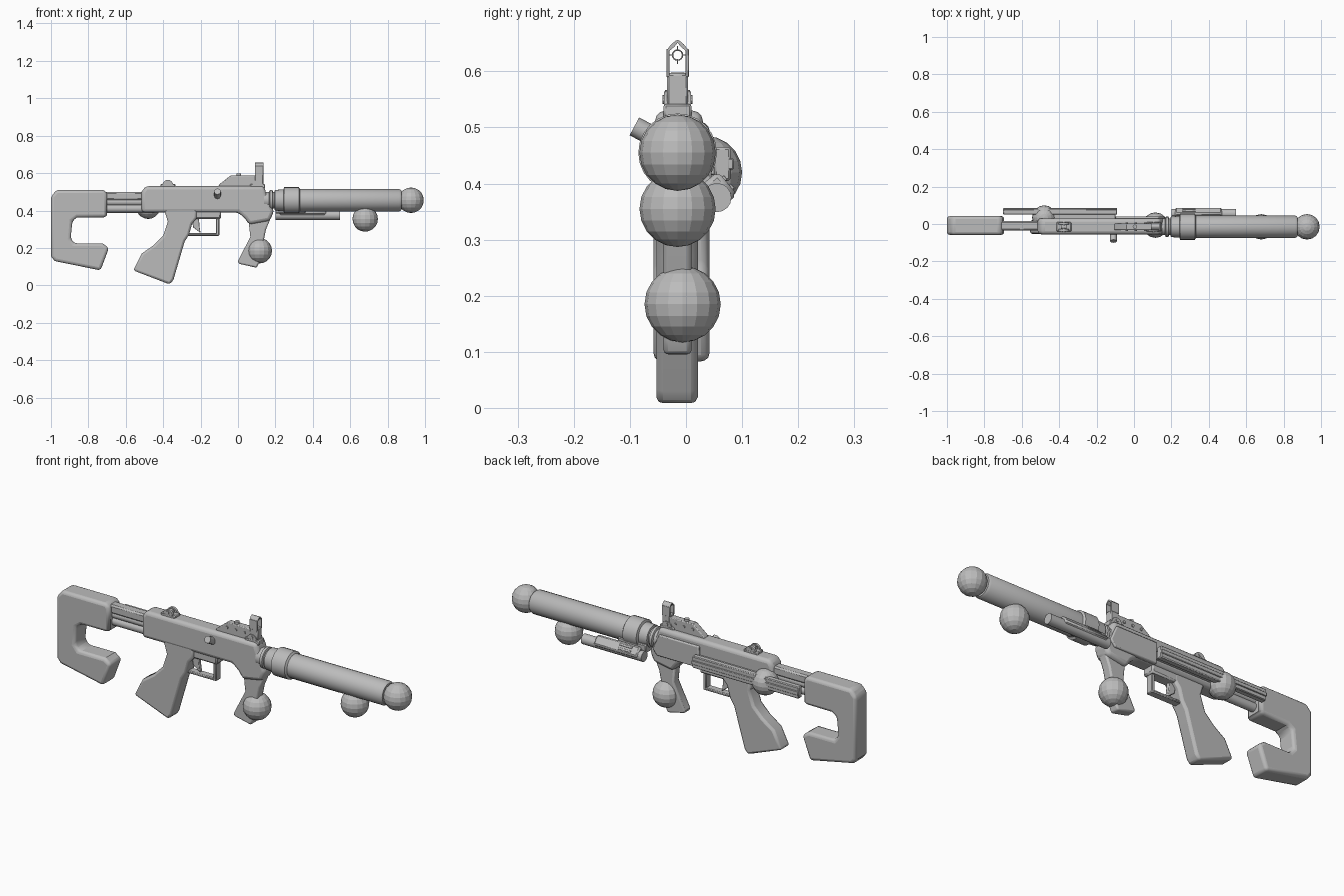
import bpy, bmesh, math
from mathutils import Vector

cube = bpy.data.objects.get("Cube")
if cube:
    bpy.data.objects.remove(cube)

grey = bpy.data.materials.new("plain grey")
grey.use_nodes = True
COLOUR = (0.5, 0.5, 0.5, 1)
grey.diffuse_color = COLOUR
grey.node_tree.nodes["Principled BSDF"].inputs["Base Color"].default_value = COLOUR
MID = -0.015  # depth of the centre plane


def finish(name, bm, bevel=0, segments=2, smooth=True):
    bmesh.ops.recalc_face_normals(bm, faces=bm.faces)
    mesh = bpy.data.meshes.new(name)
    bm.to_mesh(mesh)
    bm.free()
    mesh.materials.append(grey)
    obj = bpy.data.objects.new(name, mesh)
    bpy.context.collection.objects.link(obj)
    if bevel:
        mod = obj.modifiers.new("Bevel", "BEVEL")
        mod.width, mod.segments, mod.limit_method = bevel, segments, "ANGLE"
        mod.angle_limit = math.radians(40)
    if smooth:
        bpy.ops.object.select_all(action="DESELECT")
        obj.select_set(True)
        bpy.context.view_layer.objects.active = obj
        bpy.ops.object.shade_smooth_by_angle(angle=math.radians(35))
    return obj


def prism(name, points, width, centre=MID, bevel=0, segments=2):
    """Side profile in x and z, extruded across the width."""
    bm = bmesh.new()
    face = bm.faces.new([bm.verts.new((x, centre - width / 2, z)) for x, z in points])
    out = bmesh.ops.extrude_face_region(bm, geom=[face])
    new = [v for v in out["geom"] if isinstance(v, bmesh.types.BMVert)]
    bmesh.ops.translate(bm, verts=new, vec=(0, width, 0))
    return finish(name, bm, bevel, segments)


def box(name, x, y, z, bevel=0.004):
    corners = [(x[0], z[0]), (x[1], z[0]), (x[1], z[1]), (x[0], z[1])]
    return prism(name, corners, y[1] - y[0], sum(y) / 2, bevel, 1)


def lathe(name, profile, y, z, sides=24):
    """Closed turned part along x from (x, radius) pairs."""
    bm = bmesh.new()
    rings = []
    for x, r in profile:
        rings.append([bm.verts.new((x, y + r * math.cos(a), z + r * math.sin(a)))
                      for a in (math.tau * i / sides for i in range(sides))])
    for a, b in zip(rings, rings[1:]):
        for i in range(sides):
            j = (i + 1) % sides
            bm.faces.new((a[i], a[j], b[j], b[i]))
    bm.faces.new(rings[0])
    bm.faces.new(rings[-1])
    return finish(name, bm)


def rod(name, start, end, radius, sides=16):
    a, b = Vector(start), Vector(end)
    bm = bmesh.new()
    bmesh.ops.create_cone(bm, cap_ends=True, segments=sides, radius1=radius,
                          radius2=radius, depth=(b - a).length)
    turn = (b - a).to_track_quat("Z", "Y").to_matrix().to_4x4()
    turn.translation = (a + b) / 2
    bm.transform(turn)
    return finish(name, bm)


def ball(name, centre, radius):
    bm = bmesh.new()
    bmesh.ops.create_uvsphere(bm, u_segments=16, v_segments=10, radius=radius)
    bmesh.ops.translate(bm, verts=bm.verts, vec=centre)
    return finish(name, bm, smooth=False)


# Shoulder stock, open towards the grip
prism("stock", [(-1, .475), (-.97, .51), (-.715, .51), (-.7, .49), (-.7, .375),
                (-.71, .363), (-.86, .363), (-.885, .345), (-.895, .25),
                (-.875, .225), (-.725, .225), (-.69, .2), (-.735, .08),
                (-.98, .13), (-1, .155)], .1, -.008, .018, 3)

# Bars joining the stock to the receiver
box("stock_bar", (-.72, -.48), (-.035, .015), (.455, .5), .008)
rod("upper_stock_rod", (-.72, -.01, .445), (-.48, -.01, .445), .02)
rod("lower_stock_rod", (-.72, -.01, .41), (-.48, -.01, .41), .022)

# Receiver and its lower housing
prism("receiver", [(-.515, .5), (-.495, .53), (.14, .53), (.148, .5), (.192, .395),
                   (.17, .345), (.06, .325), (.035, .36), (0, .39), (-.515, .39)],
      .085, -.0125, .018, 3)
box("trigger_housing", (-.36, -.09), (-.045, .02), (.355, .42), .008)
prism("side_cover", [(-.1, .5), (.13, .5), (.165, .42), (.14, .39), (-.1, .39)],
      .02, .03, .005)

# Pistol grip and front grip
prism("pistol_grip", [(-.4, .42), (-.375, .34), (-.4, .265), (-.45, .215),
                      (-.515, .17), (-.56, .08), (-.365, .005), (-.345, .03),
                      (-.285, .235), (-.262, .27), (-.245, .33), (-.22, .36),
                      (-.22, .42)], .074, -.016, .012)
prism("front_grip", [(.055, .36), (.066, .26), (0, .13), (.003, .116), (.1, .094),
                     (.112, .12), (.15, .3), (.175, .36)], .05, MID, .008)

# Trigger and guard
box("guard_bottom", (-.29, -.1), (-.035, .005), (.265, .279))
box("guard_front", (-.118, -.1), (-.035, .005), (.265, .4))
prism("trigger", [(-.25, .37), (-.24, .31), (-.2, .28), (-.205, .31), (-.21, .37)],
      .02, MID, .003)

# Side rail with its brackets
box("side_rail", (-.7, -.09), (.05, .08), (.405, .465))
box("rail_spacer", (-.5, -.1), (.02, .055), (.415, .455), .002)
box("rail_lip", (-.7, -.09), (.075, .085), (.425, .445), .002)

# Turned barrel with collar and tip
lathe("barrel", [(.14, .045), (.195, .045), (.197, .055), (.243, .058), (.247, .07),
                 (.325, .07), (.332, .06), (.862, .06), (.873, .053),
                 (.873, .035), (.9, .035)], MID, .455)
lathe("barrel_neck_ring", [(.165, .04), (.17, .054), (.184, .054), (.189, .04)], MID, .455)

# Small lamp slung at an angle below the barrel
lamp = box("lamp_body", (.22, .47), (-.025, .025), (-.027, .027), .008)
lamp.location = (0, .055, .385)
lamp.rotation_euler.x = math.radians(40)
for n, s in (("upper", .01), ("lower", -.01)):
    slot = box(n + "_lamp_button", (.26, .33), (.024, .029), (s - .005, s + .005), .001)
    slot.location, slot.rotation_euler = lamp.location, lamp.rotation_euler
rod("lamp_tube", (.2, .055, .375), (.545, .055, .375), .026)
box("lamp_mount", (.2, .36), (-.01, .045), (.385, .43))

# Faceted balls
ball("barrel_tip_ball", (.925, MID, .455), .068)
ball("under_barrel_ball", (.68, MID, .355), .068)
ball("front_grip_ball", (.114, -.006, .185), .068)
ball("rail_ball", (-.48, .035, .42), .065)

# Cocking handle
rod("cocking_handle", (-.11, -.045, .477), (-.11, -.092, .502), .018, 12)

# Sight base with side screws
prism("sight_base", [(-.11, .52), (-.1, .54), (-.04, .587), (.12, .587), (.14, .52)],
      .034, MID, .004)
for i, x in enumerate((-.04, .01, .06)):
    rod(f"sight_screw_{i + 1}", (x, -.037, .56), (x, .007, .56), .007, 10)
rod("sight_dial", (.005, MID, .58), (.005, MID, .598), .012, 12)

# Rounded hinge mounts
for name, x in (("rear_hinge", -.375), ("front_hinge", .105)):
    for side, y in (("right", -.033), ("left", .003)):
        rod(f"{name}_{side}", (x, y - .006, .535), (x, y + .006, .535), .029)
    rod(name + "_pin", (x, -.042, .55), (x, .012, .55), .008, 10)
    box(name + "_foot", (x - .04, x + .04), (-.04, .01), (.515, .542))
rod("rear_peep", (-.39, MID, .545), (-.36, MID, .545), .014)

# Upright sight frame with a ring inside
box("sight_post", (.09, .135), (-.034, .004), (.53, .597))
for side, y in (("right", -.032), ("left", .002)):
    box("sight_wall_" + side, (.09, .135), (y - .003, y + .003), (.59, .64), .001)
    roof = rod("sight_roof_" + side, (.09, 0, 0), (.135, 0, 0), .0035, 8)
    roof.scale.y = 4
    roof.rotation_euler.x = math.radians(45 if y < MID else -45)
    roof.location = (0, (y + MID) / 2, .646)
bpy.ops.mesh.primitive_torus_add(major_radius=.009, minor_radius=.0012, major_segments=16,
                                 minor_segments=6, location=(.112, MID, .629),
                                 rotation=(0, math.pi / 2, 0))
ring = bpy.context.object
ring.name = "sight_ring"
ring.data.materials.append(grey)
for i in range(4):
    a = i * math.pi / 2
    y, z = math.cos(a), math.sin(a)
    rod(f"sight_spoke_{i + 1}", (.112, MID + .007 * y, .629 + .007 * z),
        (.112, MID + .016 * y, .629 + .016 * z), .001, 6)
